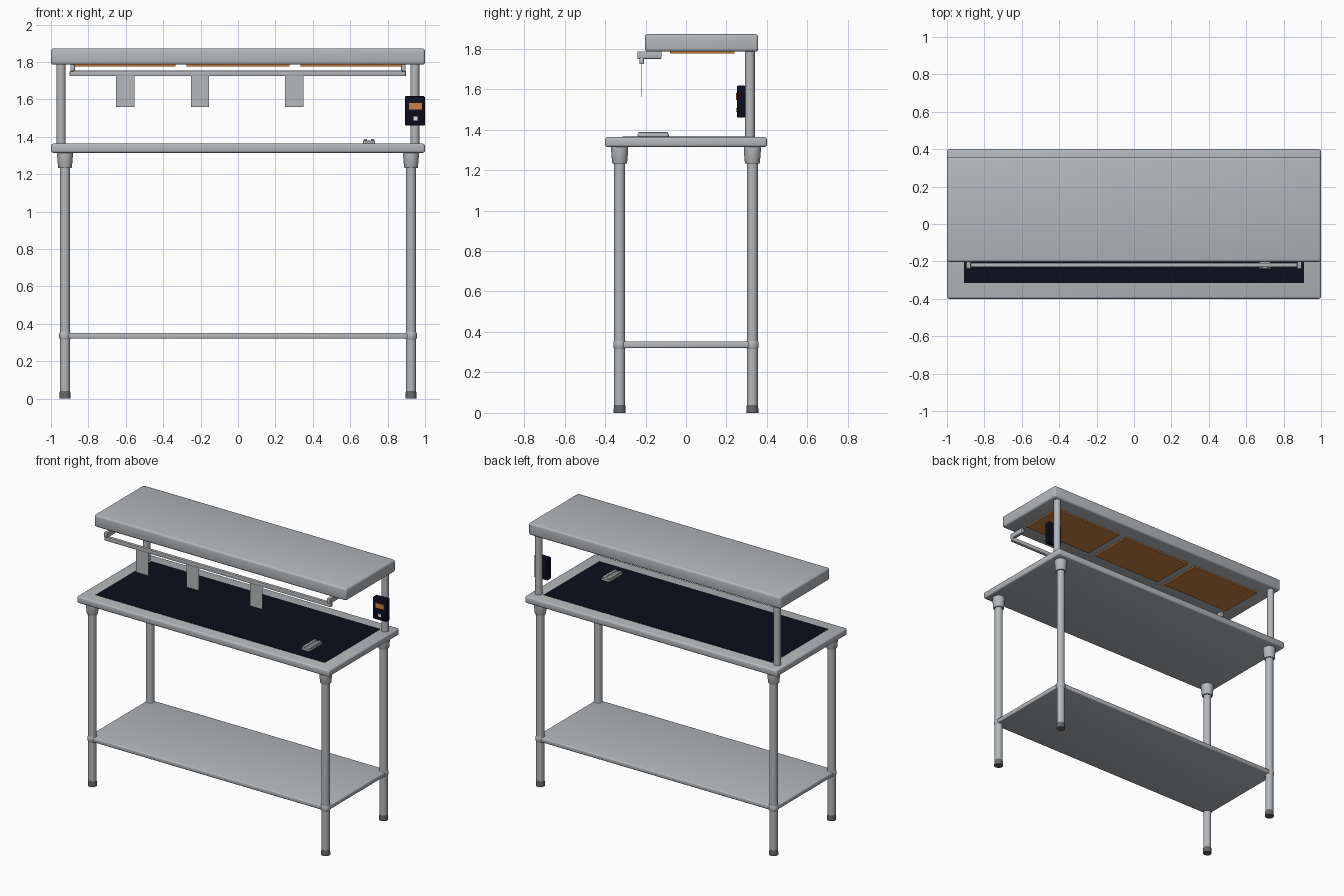
import bpy, bmesh, math
from mathutils import Matrix, Vector

if "Cube" in bpy.data.objects:
    bpy.data.objects.remove(bpy.data.objects["Cube"])


def mat(name, rgb):
    m = bpy.data.materials.new(name)
    m.diffuse_color = (*rgb, 1)
    m.use_nodes = True
    m.node_tree.nodes["Principled BSDF"].inputs["Base Color"].default_value = m.diffuse_color
    return m


STEEL = mat("brushed steel", (0.46, 0.48, 0.50))
RUBBER = mat("dark grey rubber", (0.13, 0.135, 0.14))
NAVY = mat("near black navy", (0.004, 0.004, 0.013))
ORANGE = mat("heater orange", (0.60, 0.22, 0.05))
WHITE = mat("light button", (0.75, 0.77, 0.80))


def finish(name, bm, material):
    me = bpy.data.meshes.new(name)
    bmesh.ops.recalc_face_normals(bm, faces=bm.faces)
    bm.to_mesh(me)
    bm.free()
    me.materials.append(material)
    ob = bpy.data.objects.new(name, me)
    bpy.context.collection.objects.link(ob)
    bpy.ops.object.select_all(action='DESELECT')
    ob.select_set(True)
    bpy.context.view_layer.objects.active = ob
    bpy.ops.object.shade_smooth_by_angle(angle=math.radians(35))
    return ob


def box(name, x, y, z, material, bevel=0.0, segs=3):
    """Box from (min, max) pairs, optionally with rounded edges."""
    bm = bmesh.new()
    size = Vector((x[1] - x[0], y[1] - y[0], z[1] - z[0]))
    mid = Vector((sum(x) / 2, sum(y) / 2, sum(z) / 2))
    bmesh.ops.create_cube(bm, size=1,
                          matrix=Matrix.Translation(mid) @ Matrix.Diagonal((*size, 1)))
    if bevel:
        bmesh.ops.bevel(bm, geom=bm.edges[:], offset=bevel, segments=segs,
                        profile=0.5, affect='EDGES')
    return finish(name, bm, material)


def lathe(name, x, y, profile, material, n=32):
    """Round solid from (radius, height) points, bottom to top."""
    bm = bmesh.new()
    rings = [[bm.verts.new((x + r * math.cos(2 * math.pi * i / n),
                            y + r * math.sin(2 * math.pi * i / n), z)) for i in range(n)]
             for r, z in profile]
    for a, b in zip(rings, rings[1:]):
        for i in range(n):
            j = (i + 1) % n
            bm.faces.new((a[i], a[j], b[j], b[i]))
    bm.faces.new(rings[0][::-1])
    bm.faces.new(rings[-1])
    return finish(name, bm, material)


# Worktop with dark inset surface, lower shelf, and hood
box("worktop", (-1, 1), (-0.4, 0.4), (1.314, 1.363), STEEL, 0.012)
box("work_surface", (-0.908, 0.908), (-0.315, 0.315), (1.36, 1.365), NAVY)
box("lower_shelf", (-0.95, 0.95), (-0.35, 0.35), (0.32, 0.352), STEEL, 0.008)
box("hood", (-1, 1), (-0.203, 0.357), (1.785, 1.872), STEEL, 0.014)

# Legs with feet, shelf joints and collars
for sx, side in ((-1, "left"), (1, "right")):
    for sy, end in ((-1, "front"), (1, "back")):
        x, y, tag = sx * 0.925, sy * 0.328, f"{end}_{side}"
        lathe(f"leg_{tag}", x, y, [(0.027, 0.03), (0.027, 1.32)], STEEL)
        lathe(f"foot_{tag}", x, y, [(0.030, 0), (0.030, 0.012), (0.0275, 0.04)], RUBBER)
        lathe(f"shelf_joint_{tag}", x, y,
              [(0.027, 0.316), (0.031, 0.324), (0.031, 0.348), (0.027, 0.356)], STEEL)
        lathe(f"collar_{tag}", x, y, [(0.035, 1.232), (0.037, 1.236),
                                      (0.042, 1.295), (0.042, 1.316)], STEEL)
    # Hood post and rail bracket on this side
    lathe(f"hood_post_{side}", sx * 0.946, 0.316, [(0.024, 1.355), (0.024, 1.79)], STEEL)
    box(f"rail_bracket_{side}", tuple(sorted((sx * 0.872, sx * 0.896))),
        (-0.24, -0.12), (1.75, 1.787), STEEL, 0.004, 2)

# Ticket rail and hanging tickets
box("ticket_rail", (-0.9, 0.898), (-0.231, -0.208), (1.724, 1.753), STEEL, 0.004, 2)
for i, x in enumerate((-0.603, -0.203, 0.3)):
    box(f"ticket_{i + 1}", (x - 0.049, x + 0.049), (-0.223, -0.220), (1.56, 1.73), STEEL)

# Heating panels under the hood
for i in (-1, 0, 1):
    x = i * 0.61
    box(f"heater_panel_{i + 2}", (x - 0.275, x + 0.275), (-0.08, 0.24),
        (1.775, 1.79), ORANGE)

# Control box on the right post
box("control_box", (0.893, 0.999), (0.252, 0.294), (1.46, 1.617), NAVY, 0.005, 2)
box("control_screen", (0.915, 0.985), (0.248, 0.256), (1.547, 1.581), ORANGE)
box("control_button", (0.938, 0.959), (0.247, 0.256), (1.488, 1.507), WHITE)

# Small hand tool lying on the worktop
box("hand_tool_base", (0.668, 0.733), (-0.24, -0.085), (1.363, 1.379), STEEL, 0.004, 2)
for x in (0.672, 0.71):
    box("hand_tool_grip", (x, x + 0.019), (-0.235, -0.09), (1.373, 1.388), STEEL, 0.004, 2)
